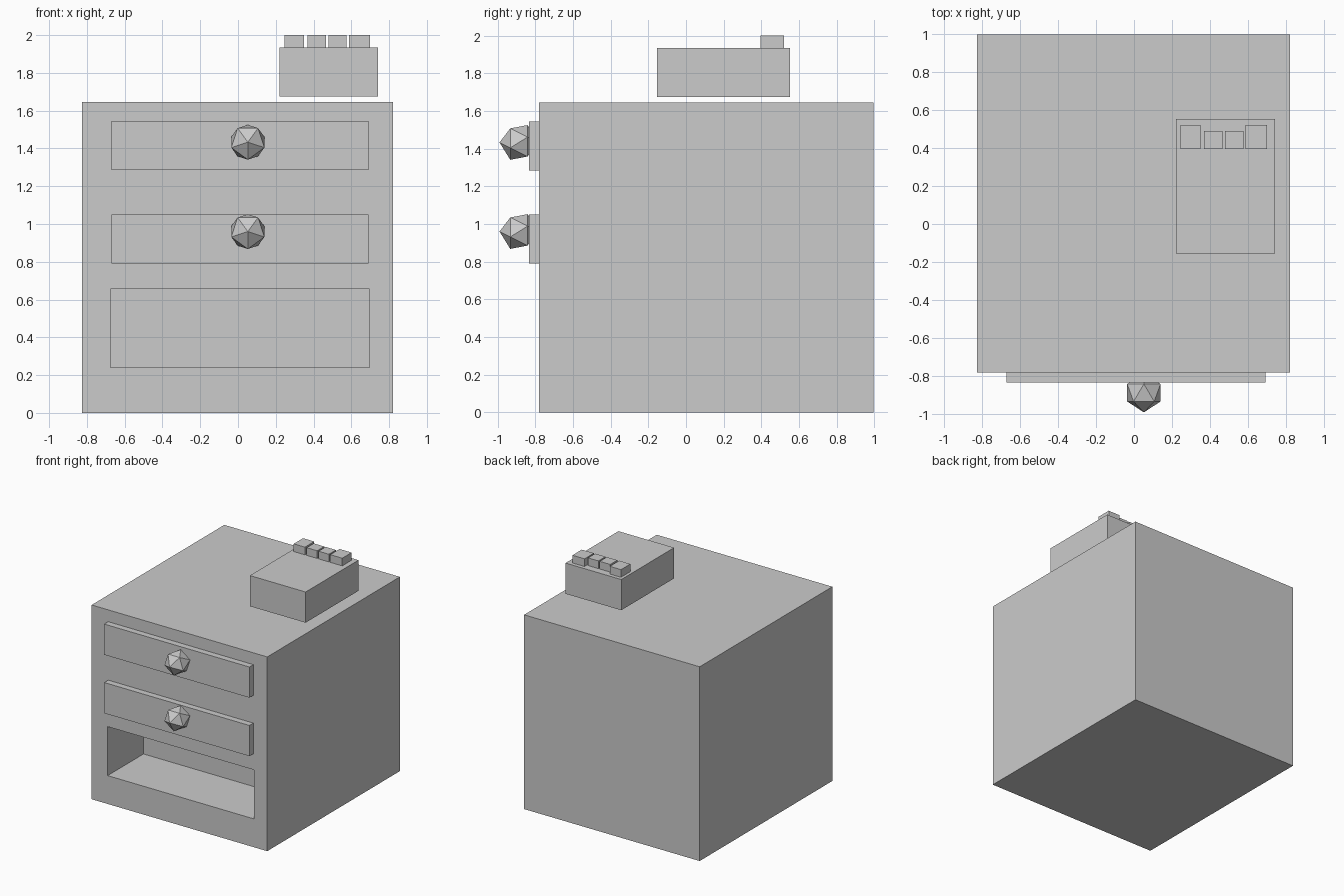
import bpy, bmesh
from math import radians
from mathutils import Matrix, Vector

if "Cube" in bpy.data.objects:
    bpy.data.objects.remove(bpy.data.objects["Cube"])


def finish(name, bm):
    mesh = bpy.data.meshes.new(name)
    bm.to_mesh(mesh)
    bm.free()
    ob = bpy.data.objects.new(name, mesh)
    bpy.context.collection.objects.link(ob)
    return ob


def box(name, x, y, z):
    """Box from (min, max) ranges on each axis."""
    bm = bmesh.new()
    size = Vector([r[1] - r[0] for r in (x, y, z)])
    mid = Vector([(r[0] + r[1]) / 2 for r in (x, y, z)])
    bmesh.ops.create_cube(bm, size=1, matrix=Matrix.Translation(mid) @ Matrix.Diagonal(size).to_4x4())
    return finish(name, bm)


def knob(name, z):
    """Icosahedron with one point facing forward."""
    bm = bmesh.new()
    m = (Matrix.Translation((0.052, -0.887, z))
         @ Matrix.Rotation(radians(90), 4, 'X')
         @ Matrix.Rotation(radians(-90), 4, 'Z'))
    bmesh.ops.create_icosphere(bm, subdivisions=1, radius=0.103, matrix=m)
    return finish(name, bm)


# Cabinet body with an open shelf cut into the front
cabinet = box("cabinet", (-0.825, 0.82), (-0.78, 0.995), (0, 1.645))
cutter = box("shelf_cutter", (-0.675, 0.695), (-0.9, -0.30), (0.24, 0.655))
cutter.hide_render = True
mod = cabinet.modifiers.new("shelf_opening", 'BOOLEAN')
mod.operation = 'DIFFERENCE'
mod.solver = 'EXACT'
mod.object = cutter
bpy.context.view_layer.objects.active = cabinet
bpy.ops.object.modifier_apply(modifier=mod.name)
bpy.data.objects.remove(cutter)

# Drawer fronts and knobs
for label, z0, knob_z in (("upper", 1.285, 1.433), ("lower", 0.79, 0.96)):
    box(label + "_drawer_front", (-0.67, 0.69), (-0.833, -0.78), (z0, z0 + 0.26))
    knob(label + "_knob", knob_z)

# Book, hovering slightly above the top
box("book", (0.22, 0.742), (-0.155, 0.552), (1.675, 1.935))

# Plain raised blocks in place of the cover title
for i, (x0, x1, y1) in enumerate(((0.245, 0.35, 0.52), (0.367, 0.465, 0.49),
                                  (0.478, 0.575, 0.49), (0.587, 0.70, 0.52))):
    box(f"cover_block_{i + 1}", (x0, x1), (0.395, y1), (1.935, 2.0))
